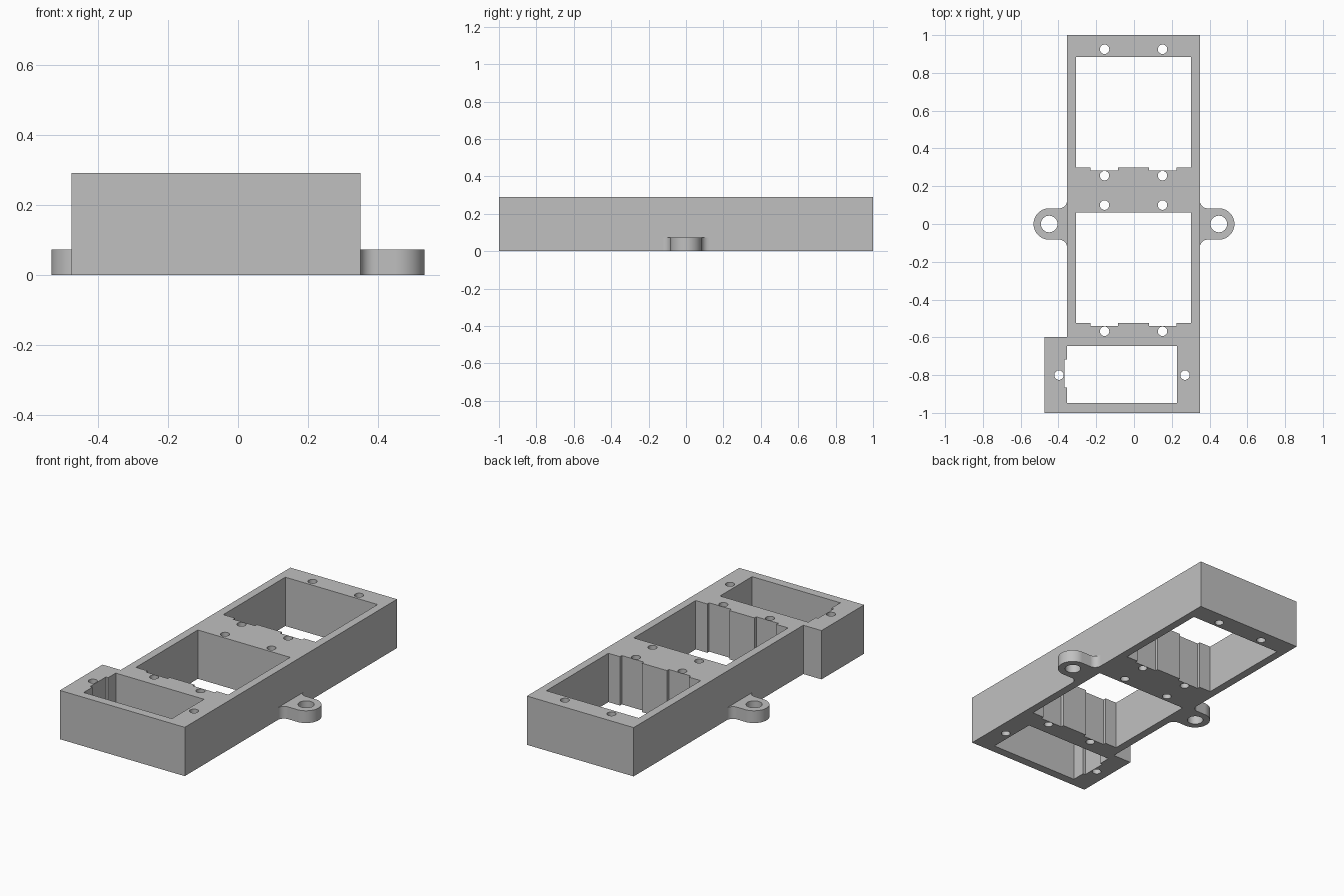
import bpy
import bmesh
from math import sin, cos, pi

cube = bpy.data.objects.get("Cube")
if cube:
    bpy.data.objects.remove(cube, do_unlink=True)

grey = bpy.data.materials.new("light grey plastic")
grey.use_nodes = True
GREY = (0.53, 0.53, 0.53, 1)
grey.diffuse_color = GREY
grey.node_tree.nodes["Principled BSDF"].inputs["Base Color"].default_value = GREY


def arc(cx, cy, r, start, end, steps):
    """Points along an arc, both ends included."""
    angles = [start + (end - start) * i / steps for i in range(steps + 1)]
    return [(cx + r * cos(a), cy + r * sin(a)) for a in angles]


def circle(cx, cy, r, sides=32):
    return arc(cx, cy, r, 0, 2 * pi, sides)[:-1]


def plate(name, outline, holes, height):
    """Flat outline with holes, extruded up from the ground."""
    bm = bmesh.new()
    edges = []
    for loop in [outline] + holes:
        verts = [bm.verts.new((x, y, 0)) for x, y in loop]
        edges += [bm.edges.new((v, verts[i - 1])) for i, v in enumerate(verts)]
    bmesh.ops.triangle_fill(bm, edges=edges, use_beauty=True, use_dissolve=False)
    result = bmesh.ops.extrude_face_region(bm, geom=bm.faces[:], use_keep_orig=True)
    top = [g for g in result["geom"] if isinstance(g, bmesh.types.BMVert)]
    bmesh.ops.translate(bm, verts=top, vec=(0, 0, height))
    bmesh.ops.recalc_face_normals(bm, faces=bm.faces[:])
    mesh = bpy.data.meshes.new(name)
    bm.to_mesh(mesh)
    bm.free()
    mesh.materials.append(grey)
    obj = bpy.data.objects.new(name, mesh)
    bpy.context.collection.objects.link(obj)
    bpy.ops.object.select_all(action="DESELECT")
    obj.select_set(True)
    bpy.context.view_layer.objects.active = obj
    bpy.ops.object.shade_smooth_by_angle(angle=pi / 6)
    return obj


def large_window(bottom, top):
    """Rectangular opening with two shallow notches in its front wall."""
    left, right, notch = -0.307, 0.302, bottom - 0.018
    points = [(left, top), (left, bottom)]
    for a, b in ((-0.23, -0.085), (0.08, 0.226)):
        points += [(a, bottom), (a, notch), (b, notch), (b, bottom)]
    return points + [(right, bottom), (right, top)]


# Frame body, wider at the front left corner
LEFT, RIGHT, FOOT, STEP = -0.355, 0.349, -0.475, -0.598
body = [(FOOT, -1), (RIGHT, -1), (RIGHT, 1), (LEFT, 1), (LEFT, STEP), (FOOT, STEP)]

# Small front window, notched on one side
small_window = [(-0.354, -0.948), (0.228, -0.948), (0.228, -0.646), (-0.354, -0.646),
                (-0.354, -0.717), (-0.369, -0.717), (-0.369, -0.866), (-0.354, -0.866)]

openings = [large_window(0.3, 0.884), large_window(-0.523, 0.06), small_window]

# Screw holes
screws = [(x, y) for y in (0.925, 0.256, 0.1, -0.568) for x in (-0.156, 0.151)]
screws += [(-0.397, -0.8), (0.27, -0.8)]
openings += [circle(x, y, 0.025) for x, y in screws]
plate("frame_body", body, openings, 0.291)

# Mounting ears with filleted roots
R, FILLET, EAR_X = 0.083, 0.04, 0.449
for name, side, edge in (("left_mounting_ear", 1, RIGHT), ("right_mounting_ear", -1, -LEFT)):
    root = edge + FILLET
    ear = [(edge - 0.01, -R - FILLET)]
    ear += arc(root, -R - FILLET, FILLET, pi, pi / 2, 10)
    ear += arc(EAR_X, 0, R, -pi / 2, pi / 2, 28)
    ear += arc(root, R + FILLET, FILLET, -pi / 2, -pi, 10)
    ear += [(edge - 0.01, R + FILLET)]
    plate(name, [(side * x, y) for x, y in ear], [circle(side * EAR_X, 0, 0.044)], 0.073)
